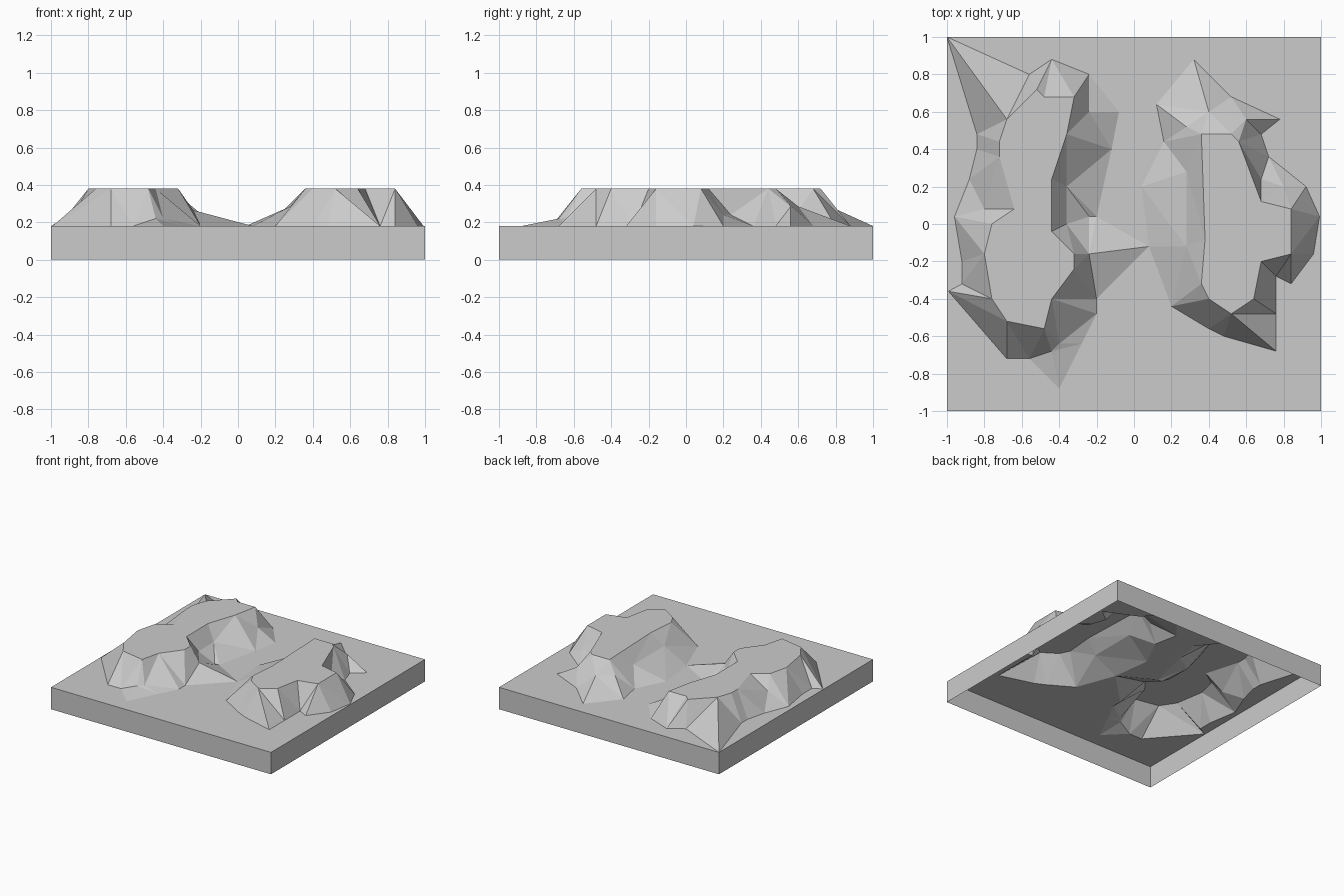
import bpy
import bmesh
from mathutils import Vector
from mathutils.geometry import delaunay_2d_cdt

CELL = 0.04      # plan spacing; plan points below are in cells
GROUND = 0.18
TOP = 0.38

cube = bpy.data.objects.get("Cube")
if cube:
    bpy.data.objects.remove(cube)

stone = bpy.data.materials.new("stone_grey")
stone.use_nodes = True
colour = (0.6, 0.6, 0.6, 1)
stone.diffuse_color = colour
stone.node_tree.nodes["Principled BSDF"].inputs["Base Color"].default_value = colour

points, heights, edges = [], [], []


def add_points(plan, z):
    """Add loose plan points at one height."""
    for p in plan:
        points.append(Vector(p) * CELL)
        heights.append(z)


def add_ring(plan, z):
    """Add a closed outline that the triangulation must respect."""
    first, n = len(points), len(plan)
    add_points(plan, z)
    edges.extend((first + i, first + (i + 1) % n) for i in range(n))


# Square tile border
add_ring([(-25, -25), (25, -25), (25, 25), (-25, 25)], GROUND)

# Long mesa: rim, foot, ledges and skirts
add_ring([(-12, 17), (-8, 17), (-9, 12), (-11, 6), (-11, -1), (-8, -4), (-8, -6),
          (-11, -10), (-12, -14), (-17, -13), (-19, -10), (-20, -4), (-19, 0),
          (-16, 2), (-18, 9), (-18, 11), (-17, 14), (-13, 18)], TOP)
add_points([(-11, 22), (-14, 20), (-21, 12), (-21, 10), (-22, 6), (-24, 1),
            (-23, -5), (-23, -8), (-17, -18), (-14, -18), (-5, -10), (-7, -16),
            (-6, 1), (-5, 1), (-3, 10), (-2, 15), (-6, 20)], GROUND)
add_points([(-25, 8), (-24.8, -9), (-10, -22)], GROUND)
add_points([(-6, 15), (-9, 5), (-9, 0), (-6, -4)], 0.265)
add_points([(-10, -16), (-11, -17)], 0.22)
add_points([(-20, 2)], 0.28)

# Short mesa: rim, foot, ledges and skirts
add_ring([(9, 12), (13, 12), (14, 11), (17, 3), (21, 2), (21, -4), (17, -5),
          (16, -10), (13, -12), (10, -10), (9, -8), (9.5, -2)], TOP)
add_points([(1, 5), (2, -3), (5, -11), (10, -14), (12, -15), (19, -12), (19, -7),
            (21, -8), (24, -4), (24.8, 1), (23, 5), (18, 9), (17, 12),
            (13, 17), (4, 11), (3, 16), (8, 22)], GROUND)
add_points([(12, -16), (19, -17), (-5, -12), (19.5, 14)], GROUND)
add_points([(7, 13), (7, 7), (7, -3), (10, 15), (15, 14)], 0.285)
add_points([(17, 6), (20, 5)], 0.24)

# Triangulate in plan, then lift every point to its height
verts, _, faces, origin, _, _ = delaunay_2d_cdt(points, edges, [], 0, 0.0001)
bm = bmesh.new()
bverts = [bm.verts.new((v.x, v.y, heights[o[0]])) for v, o in zip(verts, origin)]
for f in faces:
    bm.faces.new([bverts[i] for i in f])
bmesh.ops.recalc_face_normals(bm, faces=bm.faces)
if sum(f.normal.z for f in bm.faces) < 0:
    bmesh.ops.reverse_faces(bm, faces=bm.faces)

# Side walls drop to the floor, underside left open
rim = [e for e in bm.edges if e.is_boundary]
walls = bmesh.ops.extrude_edge_only(bm, edges=rim)["geom"]
for v in walls:
    if isinstance(v, bmesh.types.BMVert):
        v.co.z = 0
bmesh.ops.recalc_face_normals(bm, faces=bm.faces)

mesh = bpy.data.meshes.new("terrain_tile")
bm.to_mesh(mesh)
bm.free()
mesh.materials.append(stone)
tile = bpy.data.objects.new("terrain_tile", mesh)
bpy.context.collection.objects.link(tile)
